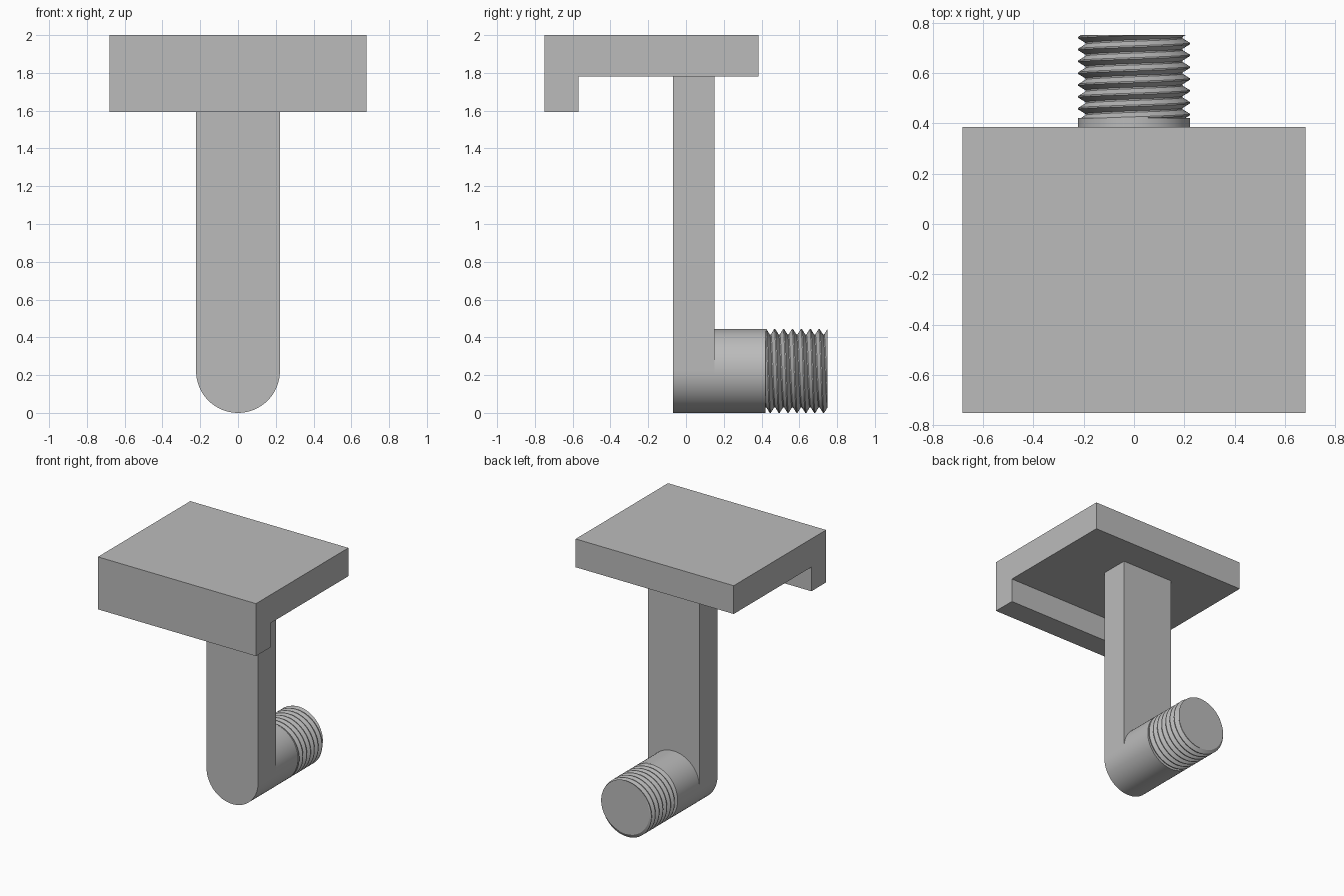
import bpy, bmesh, math
from mathutils import Vector

cube = bpy.data.objects.get("Cube")
if cube:
    bpy.data.objects.remove(cube, do_unlink=True)

grey = bpy.data.materials.new("plain_grey")
grey.use_nodes = True
colour = (0.5, 0.5, 0.5, 1)
grey.diffuse_color = colour
grey.node_tree.nodes["Principled BSDF"].inputs["Base Color"].default_value = colour

R = 0.222          # post radius, also half the stem width
SEG = 64


def finish(bm, name, smooth_angle=None):
    bmesh.ops.recalc_face_normals(bm, faces=bm.faces)
    mesh = bpy.data.meshes.new(name)
    bm.to_mesh(mesh)
    bm.free()
    obj = bpy.data.objects.new(name, mesh)
    bpy.context.collection.objects.link(obj)
    mesh.materials.append(grey)
    if smooth_angle:
        bpy.ops.object.select_all(action='DESELECT')
        obj.select_set(True)
        bpy.context.view_layer.objects.active = obj
        bpy.ops.object.shade_smooth_by_angle(angle=math.radians(smooth_angle))
    return obj


def extrude(name, outline, offset, smooth_angle=None):
    """Extrude a closed 3D outline by an offset vector."""
    bm = bmesh.new()
    face = bm.faces.new([bm.verts.new(p) for p in outline])
    geom = bmesh.ops.extrude_face_region(bm, geom=[face])["geom"]
    bmesh.ops.translate(bm, vec=Vector(offset),
                        verts=[g for g in geom if isinstance(g, bmesh.types.BMVert)])
    return finish(bm, name, smooth_angle)


# Top plate with the front lip hanging down
side = [(-0.75, 2), (0.385, 2), (0.385, 1.78), (-0.57, 1.78), (-0.57, 1.592), (-0.75, 1.592)]
extrude("top_plate", [(-0.68, y, z) for y, z in side], (1.36, 0, 0))

# Upright stem with a half-round foot
half = SEG // 2
foot = [(-R * math.cos(math.pi * i / half), -0.07, R - R * math.sin(math.pi * i / half))
        for i in range(half + 1)]
extrude("stem", foot + [(R, -0.07, 1.78), (-R, -0.07, 1.78)], (0, 0.222, 0), 30)

# Plain shank behind the stem
ring = [(R * math.cos(math.tau * i / SEG), 0.152, R + R * math.sin(math.tau * i / SEG))
        for i in range(SEG)]
extrude("shank", ring, (0, 0.268, 0), 30)

# Screw thread: a helical surface trimmed flat at both ends
START, END, PITCH, ROOT = 0.42, 0.75, 0.047, 0.193
PROFILE = [(0, R), (0.12, R), (0.5, ROOT), (0.62, ROOT)]   # (part of pitch, radius)
TURNS = math.ceil((END - START) / PITCH) + 3
bm = bmesh.new()
columns = []
for i in range(SEG):
    a = math.tau * i / SEG
    col = []
    for t in range(TURNS):
        for part, r in PROFILE:
            y = START + PITCH * (t - 2 + part + i / SEG)
            col.append(bm.verts.new((r * math.sin(a), y, R + r * math.cos(a))))
    columns.append(col)
step = len(PROFILE)
for i in range(SEG):
    a = columns[i]
    # the seam joins one full pitch further along
    b = columns[i + 1] if i + 1 < SEG else columns[0][step:]
    for j in range(min(len(a), len(b)) - 1):
        bm.faces.new((a[j], a[j + 1], b[j + 1], b[j]))
for y, direction in ((START, -1), (END, 1)):
    cut = bmesh.ops.bisect_plane(bm, geom=bm.verts[:] + bm.edges[:] + bm.faces[:],
                                 plane_co=(0, y, 0), plane_no=(0, direction, 0),
                                 clear_outer=True)["geom_cut"]
    bmesh.ops.holes_fill(bm, edges=[g for g in cut if isinstance(g, bmesh.types.BMEdge)
                                    and g.is_boundary], sides=0)
finish(bm, "screw_thread", 30)
